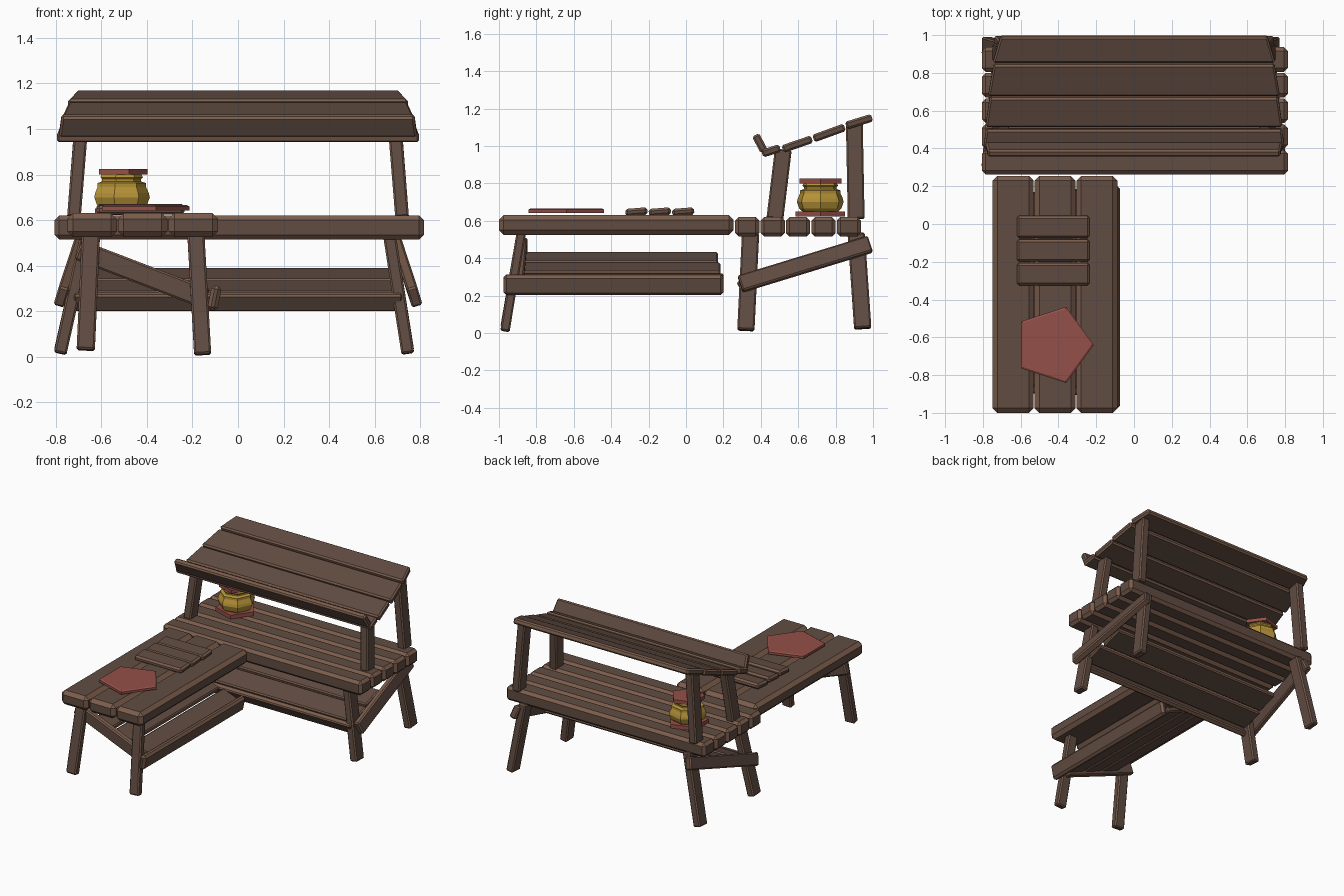
import bpy, bmesh, math
from mathutils import Vector, Matrix

cube = bpy.data.objects.get("Cube")
if cube:
    bpy.data.objects.remove(cube, do_unlink=True)


def material(name, rgb):
    m = bpy.data.materials.new(name)
    m.use_nodes = True
    m.diffuse_color = (*rgb, 1)
    m.node_tree.nodes["Principled BSDF"].inputs["Base Color"].default_value = (*rgb, 1)
    return m


DARK = material("dark wood", (0.119, 0.073, 0.055))
LIGHT = material("worn edge wood", (0.2, 0.11, 0.073))
RED = material("clay red", (0.3, 0.08, 0.065))
GOLD = material("honey yellow", (0.48, 0.3, 0.04))


def finish(name, bm, mats):
    bmesh.ops.recalc_face_normals(bm, faces=bm.faces)
    mesh = bpy.data.meshes.new(name)
    bm.to_mesh(mesh)
    bm.free()
    for m in mats:
        mesh.materials.append(m)
    obj = bpy.data.objects.new(name, mesh)
    bpy.context.collection.objects.link(obj)
    return obj


def board(name, a, b, side, width, thick, chamfer=0.008, taper=0.0):
    """Chamfered timber from a to b, its width along side; worn edges are lighter.
    Taper shortens each end of the edge that lies towards side."""
    a, b, side = Vector(a), Vector(b), Vector(side)
    length = (b - a).length
    bm = bmesh.new()
    bmesh.ops.create_cube(bm, size=1)
    bmesh.ops.scale(bm, vec=(length, width, thick), verts=bm.verts)
    bmesh.ops.bevel(bm, geom=bm.edges[:], offset=chamfer, segments=1, affect='EDGES')
    bm.normal_update()
    for f in bm.faces:
        n = [abs(c) for c in f.normal]
        f.material_index = int(max(n) < 0.95 or (thick < 0.05 and n[1] > 0.95))
    for v in bm.verts:
        if v.co.y > 0:
            v.co.x -= math.copysign(taper, v.co.x)
    x = (b - a).normalized()
    y = (side - x * side.dot(x)).normalized()
    frame = Matrix((x, y, x.cross(y))).transposed().to_4x4()
    bm.transform(Matrix.Translation((a + b) / 2) @ frame)
    return finish(name, bm, [DARK, LIGHT])


def lathe(name, centre, profile, sides, mat):
    """Faceted solid from (radius, height) rings, one corner towards +x."""
    bm = bmesh.new()
    rings = []
    for r, z in profile:
        rings.append([bm.verts.new((centre[0] + r * math.cos(t), centre[1] + r * math.sin(t), z))
                      for t in (math.tau * i / sides for i in range(sides))])
    for lo, hi in zip(rings, rings[1:]):
        for i in range(sides):
            j = (i + 1) % sides
            bm.faces.new((lo[i], lo[j], hi[j], hi[i]))
    bm.faces.new(rings[0][::-1])
    bm.faces.new(rings[-1])
    return finish(name, bm, [mat])


def slope(deg):
    return math.cos(math.radians(deg)), math.sin(math.radians(deg))


# Back table top
for i in range(5):
    y = 0.327 + i * 0.136
    board(f"back_table_plank_{i + 1}", (-0.805, y, 0.568), (0.815, y, 0.568),
          (0, 1, 0), 0.13, 0.105, 0.02)

# Front table top
for i in range(3):
    x = -0.64 + i * 0.222
    board(f"front_table_plank_{i + 1}", (x, -1, 0.578), (x, 0.255, 0.578),
          (1, 0, 0), 0.217, 0.105, 0.025)

# Back table legs, end braces and roof posts
for s, tag, foot in ((-1, "right", 0.78), (1, "left", 0.745)):
    board(f"{tag}_front_leg", (s * foot, 0.32, 0.015), (s * 0.665, 0.345, 0.53), (0, 1, 0), 0.092, 0.056)
    board(f"{tag}_back_leg", (s * foot, 0.945, 0.025), (s * 0.665, 0.91, 0.53), (0, 1, 0), 0.092, 0.056)
    board(f"{tag}_end_brace", (s * 0.775, 0.29, 0.262), (s * 0.705, 0.985, 0.475),
          (-s * 0.3, 0, 1), 0.09, 0.048)
    board(f"{tag}_front_post", (s * 0.72, 0.475, 0.61), (s * 0.69, 0.52, 0.98), (0, 1, 0), 0.09, 0.06)
    board(f"{tag}_back_post", (s * 0.72, 0.91, 0.61), (s * 0.68, 0.9, 1.12), (0, 1, 0), 0.09, 0.06)

# Roof planks: half length, y, z, width, tilt, taper
roof = [(0.785, 0.395, 1.015, 0.1, 118, 0.01), (0.795, 0.455, 0.974, 0.1, 18, 0.01),
        (0.785, 0.595, 1.01, 0.165, 19, 0.02), (0.77, 0.765, 1.07, 0.178, 20, 0.025),
        (0.745, 0.925, 1.13, 0.145, 17, 0.035)]
for i, (h, y, z, w, tilt, taper) in enumerate(roof):
    c, s = slope(tilt)
    board(f"roof_plank_{i + 1}", (-h, y, z), (h, y, z), (0, c, s), w, 0.042, 0.01, taper)

# Slanted shelf under the back table
c, s = slope(18)
for i in range(2):
    y, z, h = 0.405 + i * 0.175, 0.294 + i * 0.054, 0.71 - i * 0.015
    board(f"back_shelf_plank_{i + 1}", (-h, y, z), (h, y, z), (0, c, s), 0.165, 0.04, 0.008)
board("back_shelf_lip", (-0.72, 0.308, 0.243), (0.72, 0.308, 0.243), (0, -0.5, 0.85), 0.085, 0.04, 0.008)

# Front table legs and brace
board("front_table_right_leg", (-0.668, -0.968, 0.03), (-0.645, -0.88, 0.54), (1, 0, 0), 0.08, 0.05)
board("front_table_left_leg", (-0.155, -0.968, 0.01), (-0.185, -0.88, 0.54), (1, 0, 0), 0.075, 0.05)
board("front_table_brace", (-0.7, -0.87, 0.47), (-0.14, -0.89, 0.255), (0, 0, 1), 0.09, 0.045)

# Slanted shelf under the front table
c, s = slope(-21)
for i in range(3):
    x, z = -0.2 - i * 0.15, 0.278 + i * 0.057
    board(f"front_shelf_plank_{i + 1}", (x, -0.89, z), (x, 0.2 - i * 0.015, z), (c, 0, s), 0.14, 0.04, 0.008)
board("front_shelf_lip", (-0.103, -0.975, 0.258), (-0.103, 0.2, 0.258), (0.2, 0, 1), 0.11, 0.045, 0.015)

# Small slats lying on the front table
for i in range(3):
    y = -0.265 + i * 0.125
    board(f"small_slat_{i + 1}", (-0.62, y, 0.648), (-0.235, y, 0.648), (0, 1, 0.08), 0.118, 0.04, 0.012)

# Five-sided mat on the front table
lathe("mat", (-0.425, -0.64), [(0.212, 0.643), (0.212, 0.66), (0.2, 0.666)], 5, RED)

# Jar with base and lid
spot = (-0.515, 0.718)
lathe("jar_base", spot, [(0.14, 0.622), (0.14, 0.65)], 5, RED)
lathe("jar", spot, [(0.095, 0.648), (0.115, 0.665), (0.128, 0.7), (0.124, 0.718), (0.112, 0.745),
                    (0.112, 0.762), (0.09, 0.77), (0.09, 0.78), (0.098, 0.788), (0.092, 0.8)], 7, GOLD)
lathe("jar_lid", spot, [(0.118, 0.8), (0.118, 0.825)], 5, RED)
